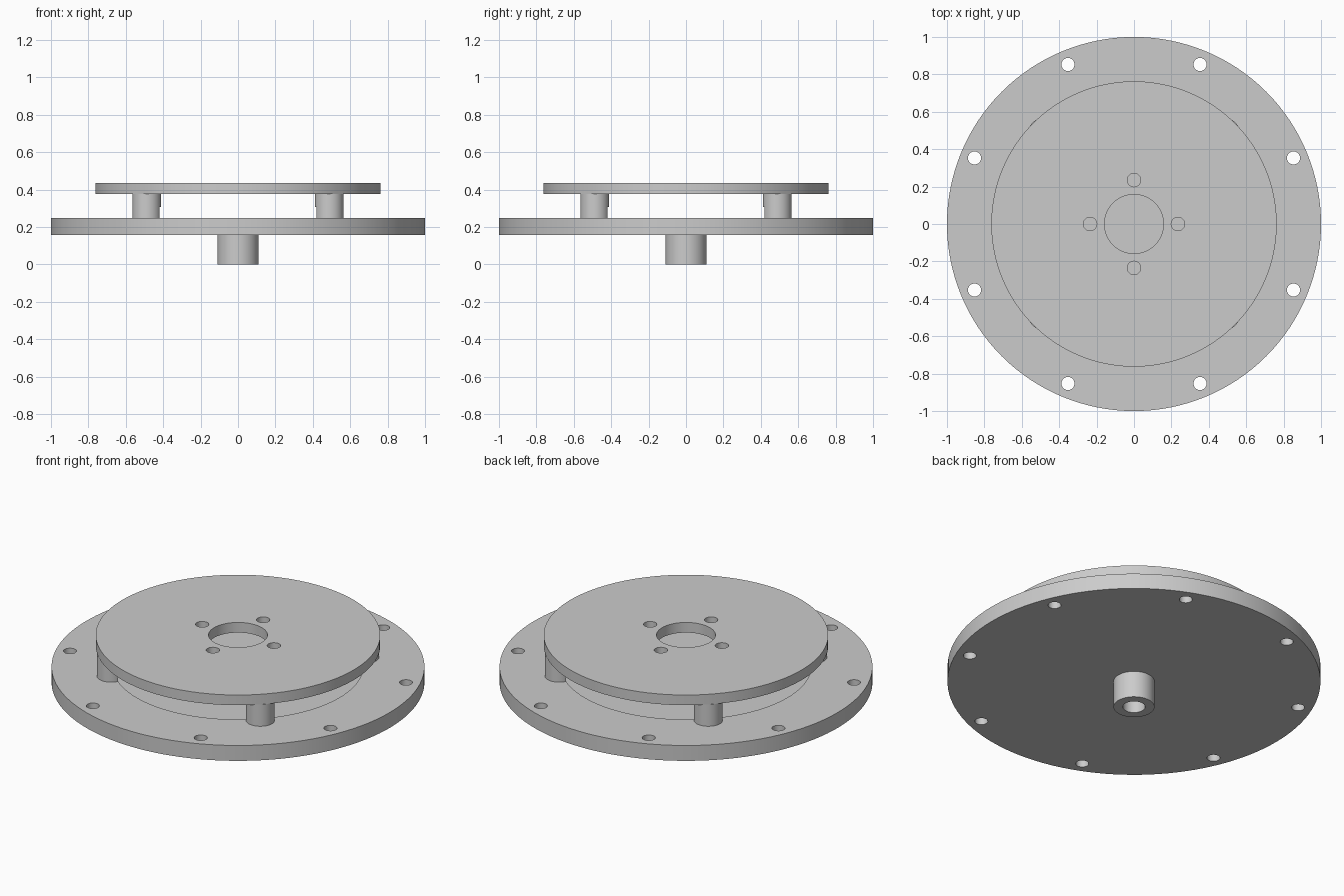
import bpy, bmesh
from math import pi, cos, sin, radians
from mathutils import Matrix

cube = bpy.data.objects.get("Cube")
if cube:
    bpy.data.objects.remove(cube, do_unlink=True)

metal = bpy.data.materials.new("light_grey_metal")
metal.use_nodes = True
GREY = (0.6, 0.6, 0.6, 1.0)
metal.diffuse_color = GREY
metal.node_tree.nodes["Principled BSDF"].inputs["Base Color"].default_value = GREY


def ring(count, radius, start):
    """Evenly spaced points on a circle."""
    return [(radius * cos(start + 2 * pi * i / count),
             radius * sin(start + 2 * pi * i / count)) for i in range(count)]


def cylinders(name, radius, low, high, centres=((0, 0),), sides=48):
    """One object with an upright cylinder at each centre."""
    bm = bmesh.new()
    for x, y in centres:
        bmesh.ops.create_cone(
            bm, cap_ends=True, segments=sides, radius1=radius, radius2=radius,
            depth=high - low, matrix=Matrix.Translation((x, y, (low + high) / 2)))
    mesh = bpy.data.meshes.new(name)
    bm.to_mesh(mesh)
    bm.free()
    mesh.materials.append(metal)
    obj = bpy.data.objects.new(name, mesh)
    bpy.context.collection.objects.link(obj)
    return obj


def activate(obj):
    bpy.ops.object.select_all(action='DESELECT')
    obj.select_set(True)
    bpy.context.view_layer.objects.active = obj


def combine(obj, other, operation='DIFFERENCE'):
    activate(obj)
    mod = obj.modifiers.new("cut", 'BOOLEAN')
    mod.operation = operation
    mod.solver = 'EXACT'
    mod.object = other
    bpy.ops.object.modifier_apply(modifier=mod.name)


# Heights of the stacked parts
BASE_LOW, BASE_TOP = 0.157, 0.248
PLATE_LOW, PLATE_TOP = 0.376, 0.436

# Cutters
rim_holes = cylinders("rim_hole_cutter", 0.035, 0.1, 0.3, ring(8, 0.923, pi / 8), 32)
pocket = cylinders("pocket_cutter", 0.67, 0.2, 0.307, sides=128)
bore = cylinders("bore_cutter", 0.06, -0.1, BASE_LOW)
plate_holes = cylinders("plate_hole_cutter", 0.036, 0.3, 0.5, ring(4, 0.235, 0), 32)
centre_hole = cylinders("centre_hole_cutter", 0.158, 0.3, 0.5, sides=64)
cutters = [rim_holes, pocket, bore, plate_holes, centre_hole]

# Base disc with a round pocket and rim bolt holes
base = cylinders("base_disc", 1.0, BASE_LOW, BASE_TOP, sides=128)
combine(base, pocket)
combine(base, rim_holes)

# Hollow hub joined beneath the base
hub = cylinders("hub", 0.11, 0.0, 0.175)
combine(base, hub, 'UNION')
combine(base, bore)
cutters.append(hub)

# Four standoffs, relieved where they overhang the pocket
standoffs = cylinders("standoffs", 0.077, BASE_TOP, PLATE_LOW, ring(4, 0.69, radians(45)))
combine(standoffs, pocket)

# Upper plate with centre opening and four small holes
plate = cylinders("upper_plate", 0.763, PLATE_LOW, PLATE_TOP, sides=128)
combine(plate, centre_hole)
combine(plate, plate_holes)

for cutter in cutters:
    bpy.data.objects.remove(cutter, do_unlink=True)

for part in (base, standoffs, plate):
    activate(part)
    bpy.ops.object.shade_smooth_by_angle(angle=radians(30))
